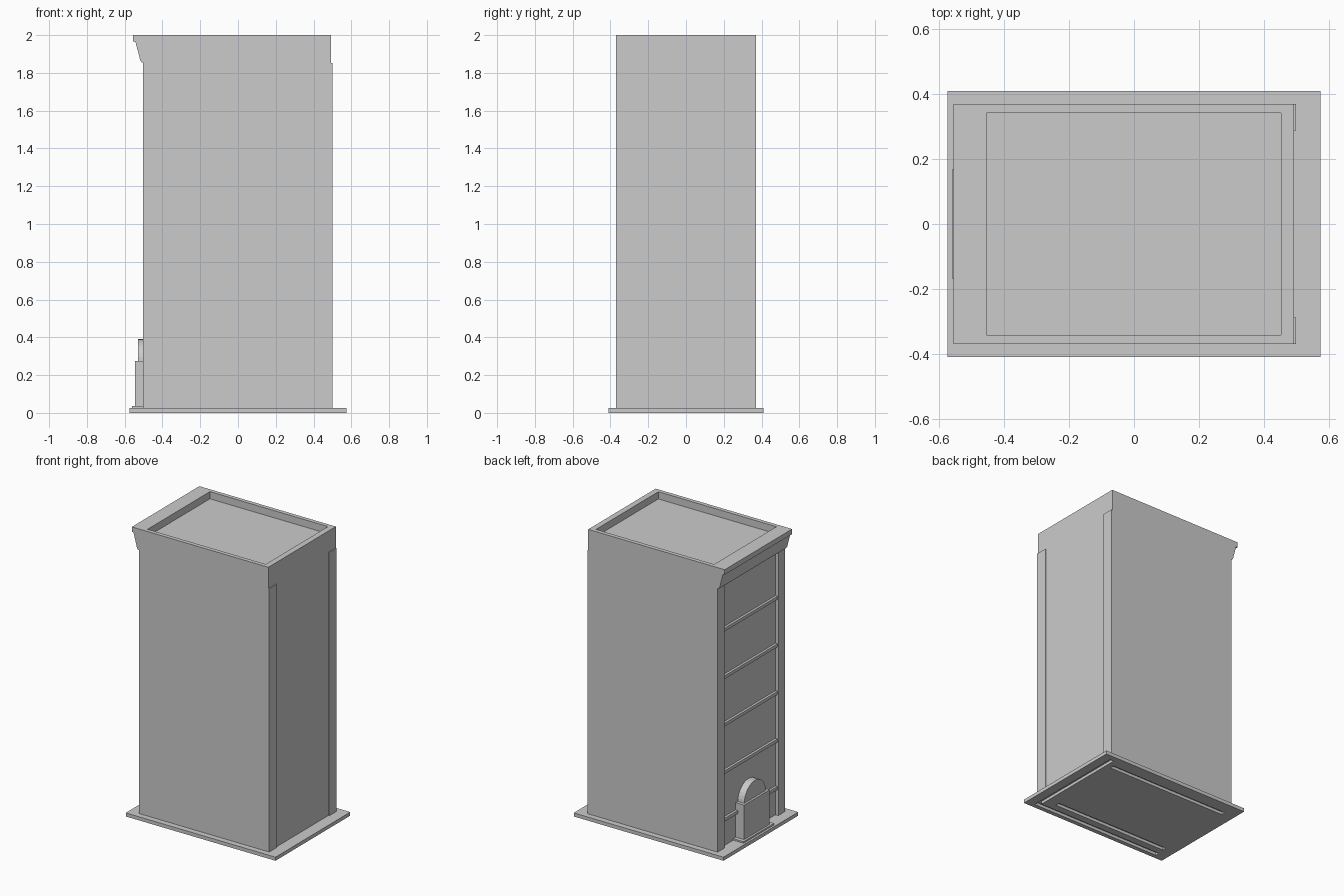
import bpy, bmesh, math
from mathutils import Vector

if "Cube" in bpy.data.objects:
    bpy.data.objects.remove(bpy.data.objects["Cube"])


def finish(name, bm):
    bmesh.ops.recalc_face_normals(bm, faces=bm.faces)
    me = bpy.data.meshes.new(name)
    bm.to_mesh(me)
    bm.free()
    ob = bpy.data.objects.new(name, me)
    bpy.context.scene.collection.objects.link(ob)
    return ob


def prism(name, pts, direction):
    """Extrude a closed 3D outline along a direction."""
    bm = bmesh.new()
    face = bm.faces.new([bm.verts.new(p) for p in pts])
    ext = bmesh.ops.extrude_face_region(bm, geom=[face])
    verts = [v for v in ext["geom"] if isinstance(v, bmesh.types.BMVert)]
    bmesh.ops.translate(bm, vec=Vector(direction), verts=verts)
    return finish(name, bm)


def box(name, x0, x1, y0, y1, z0, z1):
    return prism(name, [(x0, y0, z0), (x1, y0, z0), (x1, y1, z0), (x0, y1, z0)],
                 (0, 0, z1 - z0))


BASE, EAVE, HALF, WALL = 0.025, 1.855, 0.37, -0.48

# pavement slab with shallow grooves in its underside
slab = box("pavement_slab", -0.575, 0.575, -0.41, 0.41, 0, BASE)
grooves = [(-0.5, 0.48, -0.38, -0.35), (-0.49, 0.40, -0.30, -0.27),
           (-0.49, 0.44, 0.29, 0.32), (0.48, 0.51, -0.38, 0.37)]
for i, g in enumerate(grooves):
    cutter = box(f"groove_cutter_{i}", *g, -0.02, 0.02)
    cutter.hide_render = True
    cutter.hide_set(True)
    mod = slab.modifiers.new("groove", "BOOLEAN")
    mod.operation = "DIFFERENCE"
    mod.object = cutter

# main block, with the cornice moulding as part of its side profile
profile = [(WALL, BASE), (0.492, BASE), (0.492, 2), (-0.556, 2), (-0.556, 1.965),
           (-0.543, 1.965), (-0.518, 1.868), (-0.51, EAVE), (WALL, EAVE)]
body = prism("tower_body", [(x, -HALF, z) for x, z in profile], (0, 2 * HALF, 0))

# sunken roof behind a parapet
bm = bmesh.new()
bm.from_mesh(body.data)
bm.normal_update()
top = max(bm.faces, key=lambda f: f.calc_center_median().z)
bmesh.ops.inset_region(bm, faces=[top], thickness=0.04)
for v in top.verts:
    v.co.x = -0.455 if v.co.x < 0 else 0.452
floor = bmesh.ops.extrude_discrete_faces(bm, faces=[top])["faces"][0]
bmesh.ops.translate(bm, vec=(0, 0, -0.05), verts=list(floor.verts))
bmesh.ops.recalc_face_normals(bm, faces=bm.faces)
bm.to_mesh(body.data)
bm.free()

# corner pilasters on both narrow sides
for side, s in (("near", -1), ("far", 1)):
    y0, y1 = sorted((s * 0.295, s * HALF))
    box(f"facade_pilaster_{side}", -0.502, WALL, y0, y1, BASE, EAVE)
    y0, y1 = sorted((s * 0.288, s * HALF))
    box(f"rear_pilaster_{side}", 0.492, 0.499, y0, y1, BASE, EAVE - 0.003)

# floor ledges on the facade
for i in range(5):
    z = 0.215 + 0.33 * i
    box(f"floor_ledge_{i}", -0.497, WALL, -0.295, 0.295, z - 0.011, z + 0.011)

# doorway: step, block and arched top
box("door_step", -0.56, WALL, -0.168, 0.168, BASE, 0.036)
box("door_block", -0.545, WALL, -0.14, 0.14, 0.036, 0.275)
R, N = 0.118, 16
arch = [(WALL, R * math.cos(math.pi * i / N), 0.272 + R * math.sin(math.pi * i / N))
        for i in range(N + 1)]
prism("door_arch", arch, (-0.05, 0, 0))
